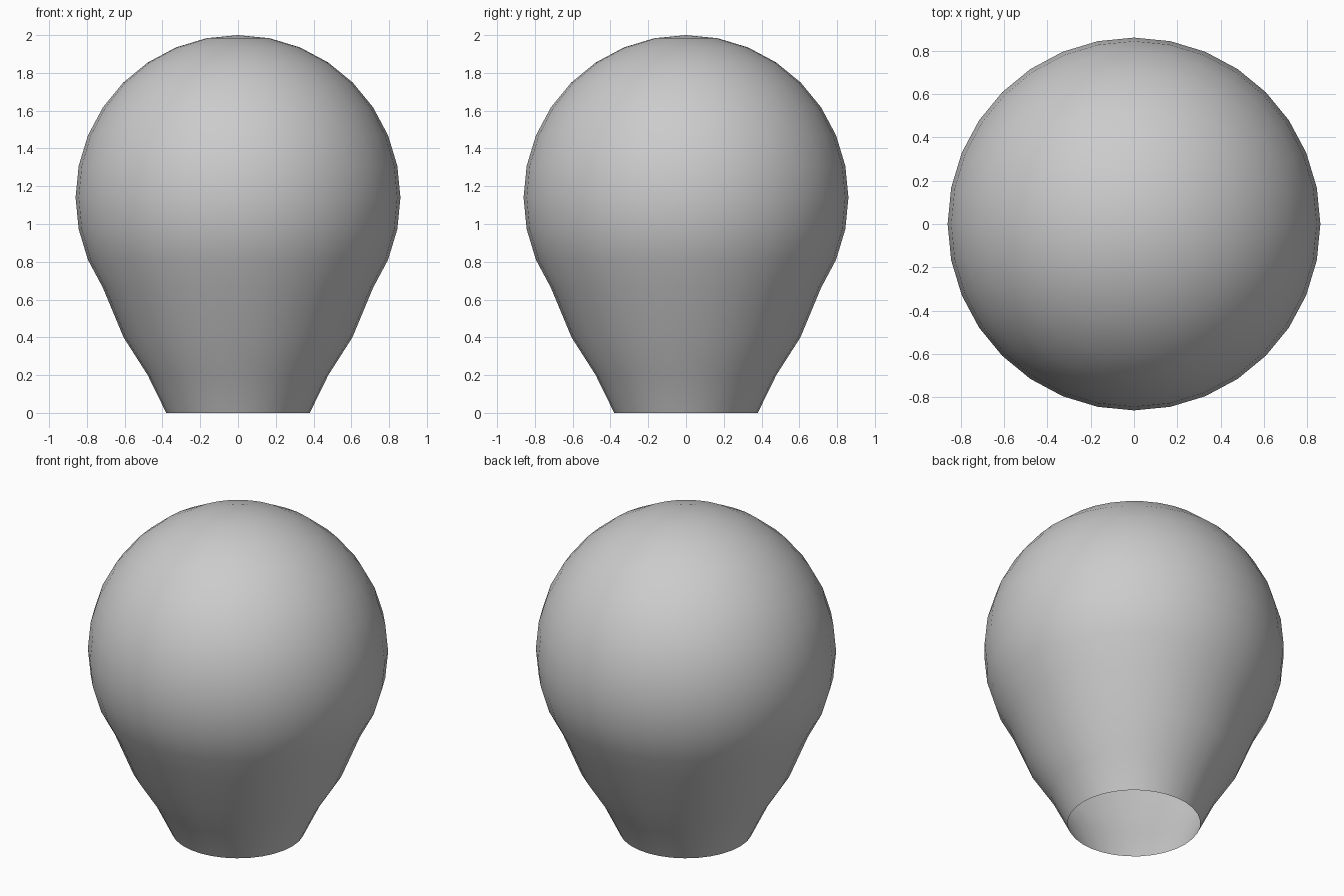
import bpy, bmesh, math

if "Cube" in bpy.data.objects:
    bpy.data.objects.remove(bpy.data.objects["Cube"])

R, CZ, SEG = 0.86, 1.14, 32
STEP = math.pi / 16

# Profile: spherical dome down to just below the equator, then a tapered neck
profile = [(R * math.sin(i * STEP), CZ + R * math.cos(i * STEP)) for i in range(1, 12)]
profile += [(0.606, 0.4), (0.478, 0.2), (0.38, 0.0)]

# Balloon-like envelope, open at the bottom
bm = bmesh.new()
top = bm.verts.new((0, 0, CZ + R))
rings = [[bm.verts.new((r * math.cos(2 * math.pi * k / SEG),
                        r * math.sin(2 * math.pi * k / SEG), z))
          for k in range(SEG)] for r, z in profile]
for k in range(SEG):
    n = (k + 1) % SEG
    bm.faces.new((top, rings[0][k], rings[0][n]))
    for a, b in zip(rings, rings[1:]):
        bm.faces.new((a[k], b[k], b[n], a[n]))
for f in bm.faces:
    f.smooth = True

mesh = bpy.data.meshes.new("envelope")
bm.to_mesh(mesh)
bm.free()
bpy.context.collection.objects.link(bpy.data.objects.new("envelope", mesh))
